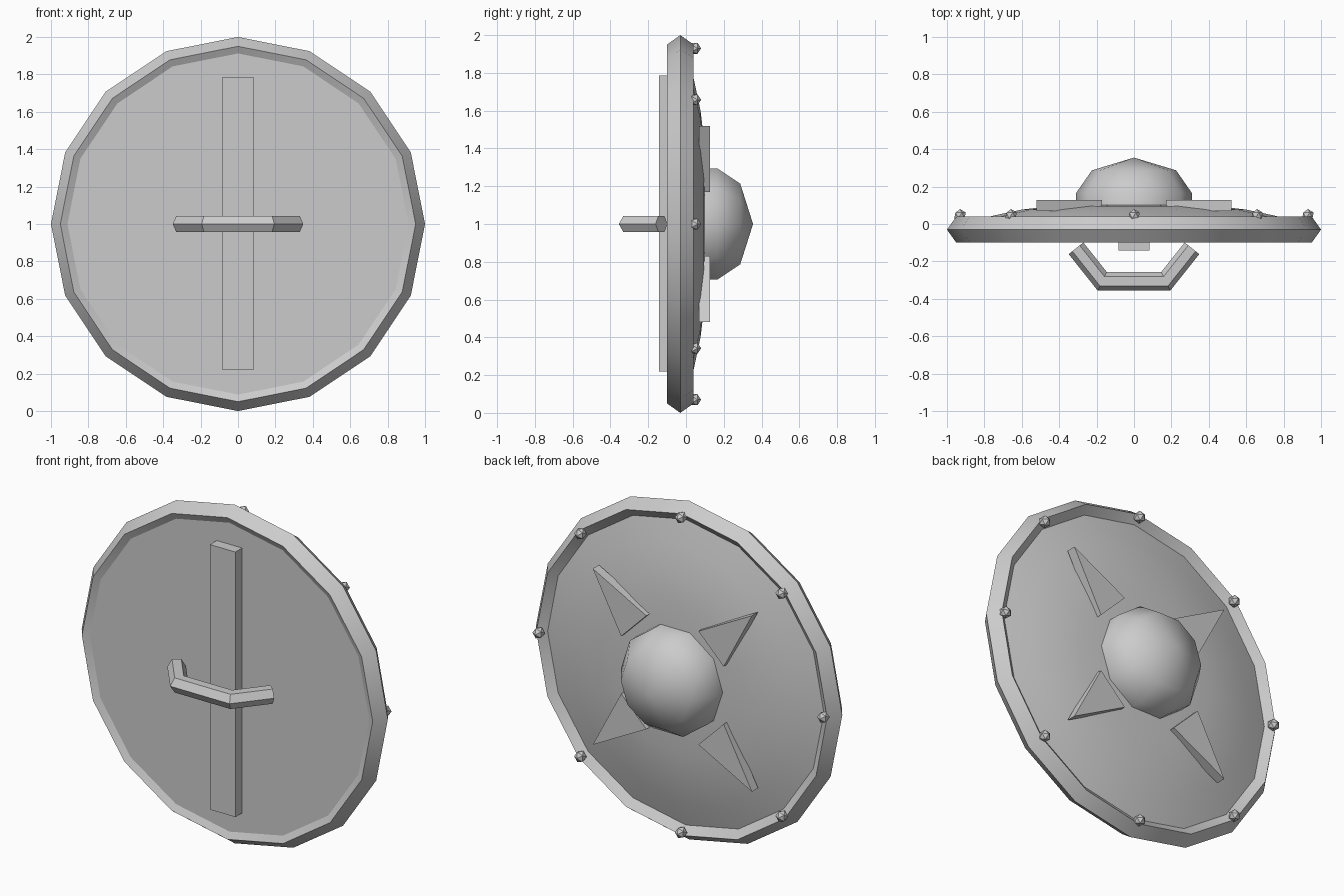
import bpy, bmesh, math
from mathutils import Vector, Matrix

cube = bpy.data.objects.get("Cube")
if cube:
    bpy.data.objects.remove(cube, do_unlink=True)

CENTRE = Vector((0, 0, 1))

grey = bpy.data.materials.new("plain_grey")
grey.use_nodes = True
grey.diffuse_color = (0.6, 0.6, 0.6, 1)
grey.node_tree.nodes["Principled BSDF"].inputs["Base Color"].default_value = (0.6, 0.6, 0.6, 1)


def finish(bm, name, smooth=None):
    """Turn a bmesh into a grey object, optionally smoothed below an angle."""
    bmesh.ops.recalc_face_normals(bm, faces=bm.faces)
    mesh = bpy.data.meshes.new(name)
    bm.to_mesh(mesh)
    bm.free()
    mesh.materials.append(grey)
    obj = bpy.data.objects.new(name, mesh)
    bpy.context.collection.objects.link(obj)
    if smooth:
        bpy.ops.object.select_all(action="DESELECT")
        obj.select_set(True)
        bpy.context.view_layer.objects.active = obj
        bpy.ops.object.shade_smooth_by_angle(angle=math.radians(smooth))
    return obj


def lathe(name, profile, sides, closed=False, smooth=30):
    """Spin (radius, y) points about the front-to-back axis."""
    bm = bmesh.new()
    rings = []
    for r, y in profile:
        if r == 0:
            rings.append([bm.verts.new(CENTRE + Vector((0, y, 0)))] * sides)
            continue
        angles = [math.tau * i / sides for i in range(sides)]
        rings.append([bm.verts.new(CENTRE + Vector((r * math.cos(a), y, r * math.sin(a))))
                      for a in angles])
    pairs = list(zip(rings, rings[1:]))
    if closed:
        pairs.append((rings[-1], rings[0]))
    for a, b in pairs:
        for i in range(sides):
            j = (i + 1) % sides
            bm.faces.new(list(dict.fromkeys((a[i], a[j], b[j], b[i]))))
    return finish(bm, name, smooth)


def prism(name, outline, y0, y1):
    """Extrude an (x, z) outline, relative to the centre, from y0 to y1."""
    bm = bmesh.new()
    face = bm.faces.new([bm.verts.new(CENTRE + Vector((x, y0, z))) for x, z in outline])
    geom = bmesh.ops.extrude_face_region(bm, geom=[face])["geom"]
    new = [v for v in geom if isinstance(v, bmesh.types.BMVert)]
    bmesh.ops.translate(bm, verts=new, vec=(0, y1 - y0, 0))
    return finish(bm, name)


# Bevelled rim, domed body and central boss
lathe("rim", [(1, -0.03), (0.95, -0.1), (0.912, -0.08), (0.9, 0), (0.95, 0.04)], 16, closed=True)
lathe("shield_body", [(0, -0.08), (0.92, -0.08), (0.91, 0), (0.76, 0.043), (0.6, 0.077),
                      (0.45, 0.095), (0.25, 0.103), (0, 0.106)], 16)
lathe("boss", [(0.31, 0.06), (0.31, 0.165), (0.225, 0.287), (0, 0.355)], 10, smooth=60)

# Vertical board behind the grip
prism("backing_board", [(-0.083, -0.78), (0.083, -0.78), (0.083, 0.785), (-0.083, 0.785)],
      -0.143, -0.08)

# Triangular plates on the four diagonals
for sx in (-1, 1):
    for sz in (-1, 1):
        outline = [(0.52, 0.52), (0.17, 0.335), (0.335, 0.17)]
        name = ("upper" if sz > 0 else "lower") + ("_left" if sx > 0 else "_right") + "_plate"
        prism(name, [(sx * x, sz * z) for x, z in outline], 0.07, 0.127)

# Faceted rivets around the rim
for i in range(8):
    a = math.tau * i / 8
    pos = CENTRE + Vector((0.93 * math.cos(a), 0.046, 0.93 * math.sin(a)))
    bm = bmesh.new()
    bmesh.ops.create_icosphere(bm, subdivisions=1, radius=0.034,
                               matrix=Matrix.Translation(pos) @ Matrix.Rotation(-math.pi / 2, 4, "X"))
    finish(bm, f"rivet_{i + 1}")

# Bent hexagonal grip with mitred corners
path = [Vector(p) for p in ((-0.31, -0.13, 1), (-0.17, -0.306, 1), (0.17, -0.306, 1), (0.31, -0.13, 1))]
bm = bmesh.new()
rings = []
for i, p in enumerate(path):
    before = (p - path[i - 1]).normalized() if i else (path[1] - p).normalized()
    after = (path[i + 1] - p).normalized() if i < 3 else before
    tangent = (before + after).normalized()
    side = Vector((tangent.y, -tangent.x, 0)) / tangent.dot(before)
    rings.append([bm.verts.new(p + 0.05 * (side * math.cos(k * math.pi / 3)
                                           + Vector((0, 0, math.sin(k * math.pi / 3)))))
                  for k in range(6)])
for a, b in zip(rings, rings[1:]):
    for k in range(6):
        bm.faces.new((a[k], a[k - 1], b[k - 1], b[k]))
bm.faces.new(rings[0])
bm.faces.new(rings[-1])
finish(bm, "grip")
